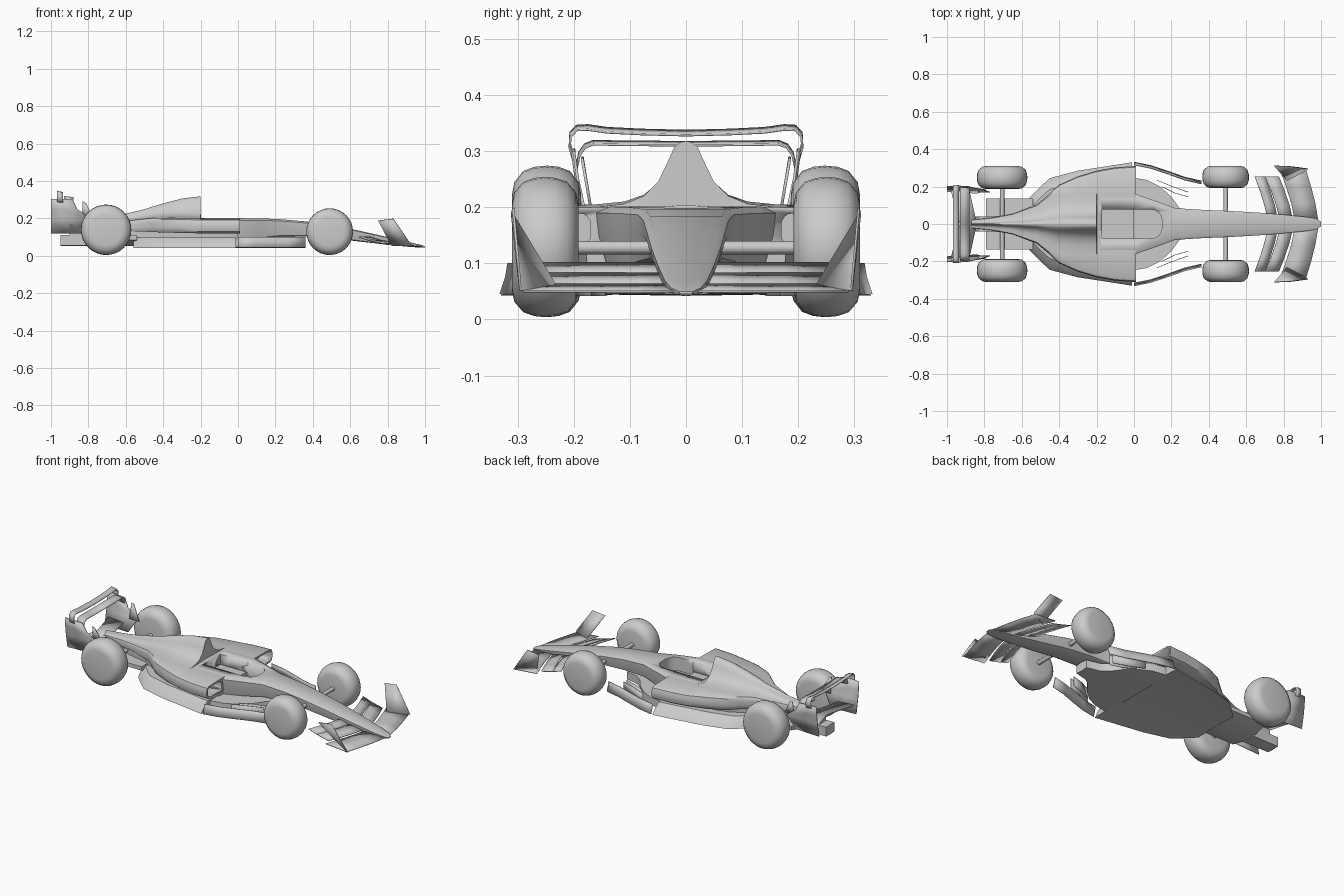
import bpy, bmesh, math
from mathutils import Matrix

if "Cube" in bpy.data.objects:
    bpy.data.objects.remove(bpy.data.objects["Cube"])

GREY = (0.6, 0.6, 0.6, 1)
paint = bpy.data.materials.new("plain grey")
paint.use_nodes = True
paint.diffuse_color = GREY
paint.node_tree.nodes["Principled BSDF"].inputs["Base Color"].default_value = GREY


def finish(name, bm, angle=35):
    """Turn a bmesh into a shaded object."""
    bmesh.ops.recalc_face_normals(bm, faces=bm.faces[:])
    mesh = bpy.data.meshes.new(name)
    bm.to_mesh(mesh)
    bm.free()
    mesh.materials.append(paint)
    obj = bpy.data.objects.new(name, mesh)
    bpy.context.collection.objects.link(obj)
    bpy.ops.object.select_all(action='DESELECT')
    obj.select_set(True)
    bpy.context.view_layer.objects.active = obj
    bpy.ops.object.shade_smooth_by_angle(angle=math.radians(angle))
    return obj


def bridge(bm, rows, closed):
    for a, b in zip(rows, rows[1:]):
        n = len(a)
        for i in range(n if closed else n - 1):
            j = (i + 1) % n
            bm.faces.new((a[i], a[j], b[j], b[i]))


def loft(name, sections):
    """Skin symmetric rings; each is (x, half profile from top to bottom)."""
    bm = bmesh.new()
    rings = []
    for x, half in sections:
        ring = half + [(-y, z) for y, z in reversed(half) if y > 0]
        rings.append([bm.verts.new((x, y, z)) for y, z in ring])
    bridge(bm, rings, True)
    bm.faces.new(rings[0])
    bm.faces.new(rings[-1])
    return finish(name, bm)


def sheet(name, rows, thick=0.005, mirror=True):
    """Thin plate through rows of points, mirrored across the centre line."""
    bm = bmesh.new()
    bridge(bm, [[bm.verts.new(p) for p in row] for row in rows], False)
    obj = finish(name, bm)
    solid = obj.modifiers.new("thickness", 'SOLIDIFY')
    solid.thickness = thick
    solid.offset = 0
    if mirror:
        obj.modifiers.new("mirror", 'MIRROR').use_axis = (False, True, False)
    return obj


def lathe_y(name, x, z, profile, steps=32):
    """Spin (y, radius) points about an axle line."""
    bm = bmesh.new()
    rings = []
    for y, r in profile:
        turns = [math.tau * k / steps for k in range(steps)]
        rings.append([bm.verts.new((x + r * math.cos(t), y, z + r * math.sin(t))) for t in turns])
    bridge(bm, rings, True)
    bm.faces.new(rings[0])
    bm.faces.new(rings[-1])
    return finish(name, bm)


def carve(targets, lo, hi, rounding):
    """Cut a rounded box out of the targets."""
    bm = bmesh.new()
    size = [h - l for l, h in zip(lo, hi)]
    mid = [(h + l) / 2 for l, h in zip(lo, hi)]
    bmesh.ops.create_cube(bm, size=1, matrix=Matrix.Translation(mid) @ Matrix.Diagonal((*size, 1)))
    axis = 2 if rounding > 0.03 else 0
    edges = [e for e in bm.edges
             if abs(e.verts[0].co[axis] - e.verts[1].co[axis]) > 0.01
             and (axis == 0 or e.verts[0].co.x > mid[0])]
    bmesh.ops.bevel(bm, geom=edges, offset=rounding, segments=4, profile=0.5, affect='EDGES')
    cutter = finish("cutter", bm)
    cutter.hide_render = True
    for obj in targets:
        mod = obj.modifiers.new("cut", 'BOOLEAN')
        mod.operation = 'DIFFERENCE'
        mod.solver = 'EXACT'
        mod.object = cutter
        bpy.context.view_layer.objects.active = obj
        bpy.ops.object.modifier_apply(modifier="cut")
    bpy.data.objects.remove(cutter)


# Wheels and axles
for end, x, r, inner in (("front", 0.49, 0.125, 0.192), ("rear", -0.705, 0.135, 0.187)):
    for side, s in (("left", 1), ("right", -1)):
        prof = [(0, .62), (.004, .78), (.02, .93), (.04, .985), (.06, 1)]
        width = 0.31 - inner
        ring = [(inner + d, f * r) for d, f in prof]
        ring += [(inner + width - d, f * r) for d, f in reversed(prof[:-1])]
        lathe_y(f"{end}_wheel_{side}_of_car", x, r + 0.004, [(s * y, q) for y, q in ring])
    lathe_y(end + "_axle", x, 0.128, [(-0.2, 0.012), (0.2, 0.012)], 12)

# Engine cover and side pods: bell-shaped spine over wide shoulders
BELL = [(0, 1), (.01, .98), (.02, .92), (.035, .64), (.05, .38), (.075, .17), (.11, .05), (.16, 0)]


def pod_section(x, peak, shoulder, w, base):
    k = min(1, w / 0.2)
    top = [(y * k, shoulder + f * (peak - shoulder)) for y, f in BELL]
    h = shoulder - base
    side = [(w * .93, shoulder - .03 * h), (w * .98, shoulder - .12 * h), (w, shoulder - .35 * h),
            (w, base + .35 * h), (w * .98, base + .12 * h), (w * .93, base), (0, base)]
    return x, top + side


cover = loft("engine_cover_and_side_pods", [pod_section(*s) for s in (
    (.01, .201, .2, .31, .12), (-.1, .202, .2, .303, .12), (-.199, .203, .2, .285, .12),
    (-.2, .318, .2, .285, .12), (-.3, .306, .205, .255, .122), (-.4, .28, .205, .21, .125),
    (-.46, .262, .203, .155, .127), (-.52, .243, .197, .105, .13), (-.65, .215, .18, .055, .132),
    (-.75, .2, .175, .035, .135), (-.87, .188, .168, .022, .14))])


# Monocoque and nose
def tub_section(x, top, base, w, wb):
    return x, [(0, top), (w * .85, top), (w, top - .1 * (top - base)),
               (w * .97, top - .45 * (top - base)), (wb, base + .08 * (top - base)), (wb * .8, base), (0, base)]


tub = loft("monocoque_and_nose", [tub_section(*s) for s in (
    (-.18, .201, .085, .16, .15), (.01, .201, .085, .16, .14), (.12, .2, .09, .122, .105),
    (.22, .196, .1, .085, .07), (.36, .184, .103, .076, .064), (.5, .163, .095, .07, .058),
    (.65, .134, .076, .062, .052), (.8, .1, .059, .05, .043), (.92, .072, .047, .038, .033),
    (.98, .058, .044, .027, .024), (1.0, .05, .045, .012, .01))])

# Cockpit opening and side pod inlets
carve((cover, tub), (-.17, -.078, .12), (.15, .078, .4), .06)
for s in (1, -1):
    carve((cover,), (-.13, min(s * .17, s * .297), .131), (.05, max(s * .17, s * .297), .189), .02)

# Lower body under the pods
loft("lower_body", [(x, [(0, .14), (w, .14), (w * .97, .08), (0, .08)]) for x, w in
     ((.0, .18), (-.2, .21), (-.4, .16), (-.52, .085), (-.7, .045), (-.9, .035))])


# Floor with flared edges, front splitter and rear diffuser
def floor_section(x, w):
    return x, [(0, .098), (w - .06, .098), (w - .02, .07), (w, .043), (w - .02, .045), (0, .05)]


loft("floor", [floor_section(*s) for s in (
    (-.56, .14), (-.5, .2), (-.45, .245), (-.3, .285), (-.15, .308), (-.01, .33))])
loft("splitter", [(x, [(0, .096), (w, .092), (w, .046), (0, .042)]) for x, w in
     ((-.02, .25), (.07, .235), (.14, .2), (.2, .145), (.24, .09), (.28, .06), (.36, .04))])
loft("diffuser", [(x, [(0, .11), (.135, .108), (.135, .085), (0, z)]) for x, z in
     ((-.54, .052), (-.79, .052))])
loft("diffuser_tail", [(x, [(0, .11), (.04, .11), (.04, .055), (0, .052)]) for x in (-.78, -.95)])

# Curved turning vanes beside the splitter
sheet("outer_vane", [[(x, y + flare, z) for flare, z in ((.014, .045), (.004, .075), (0, .1))]
                     for x, y in ((0, .316), (.09, .298), (.18, .268), (.27, .236), (.36, .215))])
sheet("middle_vane", [[(x, y, .042), (x, y, .1)] for x, y in ((.12, .235), (.2, .202), (.29, .17))], .003)
sheet("inner_vane", [[(x, y, .042), (x, y, .1)] for x, y in ((.15, .2), (.22, .165), (.29, .145))], .003)

# Rear wing: curled flaps, end plates, support fin
TOP_CURL = [(0, .328), (.08, .33), (.14, .333), (.175, .338), (.195, .337), (.206, .325), (.207, .305), (.2, .28)]
LOW_CURL = [(0, .316), (.12, .317), (.165, .318), (.18, .312), (.19, .298), (.195, .275)]
sheet("rear_wing_upper_flap", [[(-.968, y, z + .008), (-.935, y, z)] for y, z in TOP_CURL], .004)
sheet("rear_wing_main_plane", [[(-.93, y, z), (-.88, y, z - .006)] for y, z in LOW_CURL], .004)
sheet("rear_wing_end_plate", [
    [(-1, .2, .304), (-.945, .203, .304), (-.885, .2, .3)],
    [(-1, .196, .25), (-.93, .196, .25), (-.86, .193, .25)],
    [(-1, .19, .2), (-.91, .185, .2), (-.79, .182, .2)],
    [(-1, .175, .12), (-.92, .17, .12), (-.84, .165, .12)]])
sheet("rear_brake_fin", [[(-.83, .185, .29), (-.815, .185, .285)], [(-.835, .17, .2), (-.77, .17, .2)]])
sheet("rear_beam", [[(-.93, 0, .165), (-.84, 0, .16)], [(-.98, .18, .165), (-.88, .18, .16)]], .006)

# Front wing: swept elements on each side and flared end plates
for name, inner, outer, z0, z1 in (
        ("front_wing_main_plane", (.86, .985), (.78, .92), .062, .05),
        ("front_wing_middle_flap", (.78, .85), (.7, .775), .082, .064),
        ("front_wing_top_flap", (.715, .77), (.645, .7), .1, .082)):
    reach = .29 if "main" in name else .255
    rows = []
    for k in range(4):
        t = k / 3
        rear, lead = (a + (b - a) * (t ** 1.3) for a, b in zip(inner, outer))
        rows.append([(rear, .02 + (reach - .02) * t, z0), (lead, .02 + (reach - .02) * t, z1)])
    sheet(name, rows, .004)
sheet("front_wing_end_plate", [[(.75, .31, .188), (.83, .308, .198)],
                               [(.82, .23, .055), (.93, .295, .052)]])
